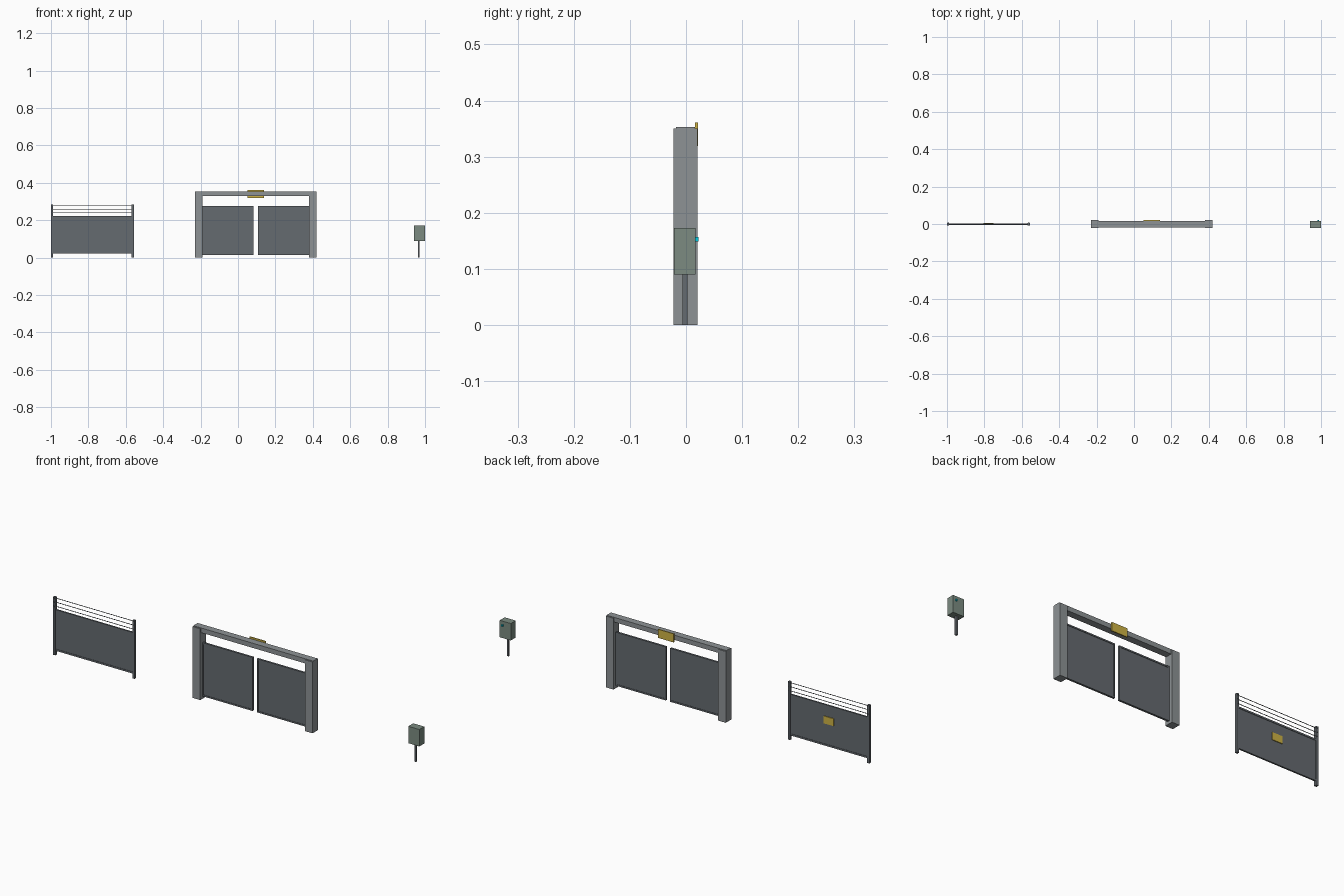
import bpy, math

if "Cube" in bpy.data.objects:
    bpy.data.objects.remove(bpy.data.objects["Cube"])

YC = -0.001  # shared centre plane


def material(name, rgb):
    m = bpy.data.materials.new(name)
    m.diffuse_color = (*rgb, 1)
    m.use_nodes = True
    m.node_tree.nodes["Principled BSDF"].inputs["Base Color"].default_value = m.diffuse_color
    return m


STEEL = material("dark_steel", (0.13, 0.145, 0.16))
CONCRETE = material("concrete", (0.27, 0.29, 0.30))
YELLOW = material("warning_yellow", (0.62, 0.45, 0.06))
GREEN = material("cabinet_green", (0.20, 0.26, 0.22))
CYAN = material("cyan_lamp", (0.0, 0.6, 0.75))


def box(name, x, y, z, mat):
    """Box from (min, max) ranges on each axis."""
    ranges = (x, y, z)
    bpy.ops.mesh.primitive_cube_add(size=1, location=[(a + b) / 2 for a, b in ranges])
    ob = bpy.context.object
    ob.name = name
    ob.scale = [b - a for a, b in ranges]
    bpy.ops.object.transform_apply(location=False, rotation=False, scale=True)
    ob.data.materials.append(mat)
    return ob


def around(c, half):
    return (c - half, c + half)


def rod(name, r, length, loc, mat, rot=(0, 0, 0), sides=8):
    bpy.ops.mesh.primitive_cylinder_add(vertices=sides, radius=r, depth=length,
                                        location=loc, rotation=rot)
    ob = bpy.context.object
    ob.name = name
    ob.data.materials.append(mat)
    return ob


# Fence section: posts, sheet, rails, wires and insulators
L, R = -0.994, -0.563
WIRES = (0.239, 0.259, 0.279)
for side, x in (("left", L), ("right", R)):
    box(f"fence_post_{side}", around(x, 0.006), around(YC, 0.006), (0, 0.285), STEEL)
    for i, z in enumerate(WIRES):
        box(f"wire_insulator_{side}_{i}", around(x, 0.004), around(YC, 0.008),
            around(z, 0.003), STEEL)
box("fence_panel", (L, R), around(YC, 0.002), (0.022, 0.22), STEEL)
for name, z in (("bottom", 0.026), ("top", 0.220)):
    box(f"fence_rail_{name}", (L, R), around(YC, 0.004), around(z, 0.004), STEEL)
for i, z in enumerate(WIRES):
    rod(f"fence_wire_{i}", 0.0015, R - L, ((L + R) / 2, YC, z), STEEL,
        (0, math.pi / 2, 0), 6)
box("fence_sign", around(-0.778, 0.027), (YC + 0.002, YC + 0.006), (0.131, 0.167), YELLOW)

# Gate: pillars, lintel, two framed leaves and sign
GX = 0.095
for side, s in (("left", -1), ("right", 1)):
    box(f"gate_pillar_{side}", around(GX + s * 0.305, 0.0205), (-0.0225, 0.0205),
        (0, 0.35), CONCRETE)
    x0, x1 = sorted((GX + s * 0.012, GX + s * 0.286))
    box(f"gate_leaf_{side}", (x0, x1), around(YC, 0.003), (0.015, 0.274), STEEL)
    for name, z in (("bottom", 0.0165), ("top", 0.2725)):
        box(f"leaf_rail_{side}_{name}", (x0, x1), around(YC, 0.005), around(z, 0.0035), STEEL)
    for name, x in (("a", x0 + 0.003), ("b", x1 - 0.003)):
        box(f"leaf_stile_{side}_{name}", around(x, 0.003), around(YC, 0.005),
            (0.013, 0.276), STEEL)
box("gate_lintel", around(GX, 0.3255), (-0.018, 0.016), (0.33, 0.353), CONCRETE)
box("gate_sign", around(GX, 0.043), (0.016, 0.021), (0.319, 0.361), YELLOW)

# Control cabinet on a pole with a small lamp
box("cabinet_pole", around(0.967, 0.0045), around(-0.002, 0.0045), (0, 0.092), STEEL)
box("cabinet_box", (0.94, 1.0), (-0.021, 0.017), (0.09, 0.173), GREEN)
box("cabinet_lamp", around(0.984, 0.004), (0.016, 0.0225), around(0.153, 0.004), CYAN)
